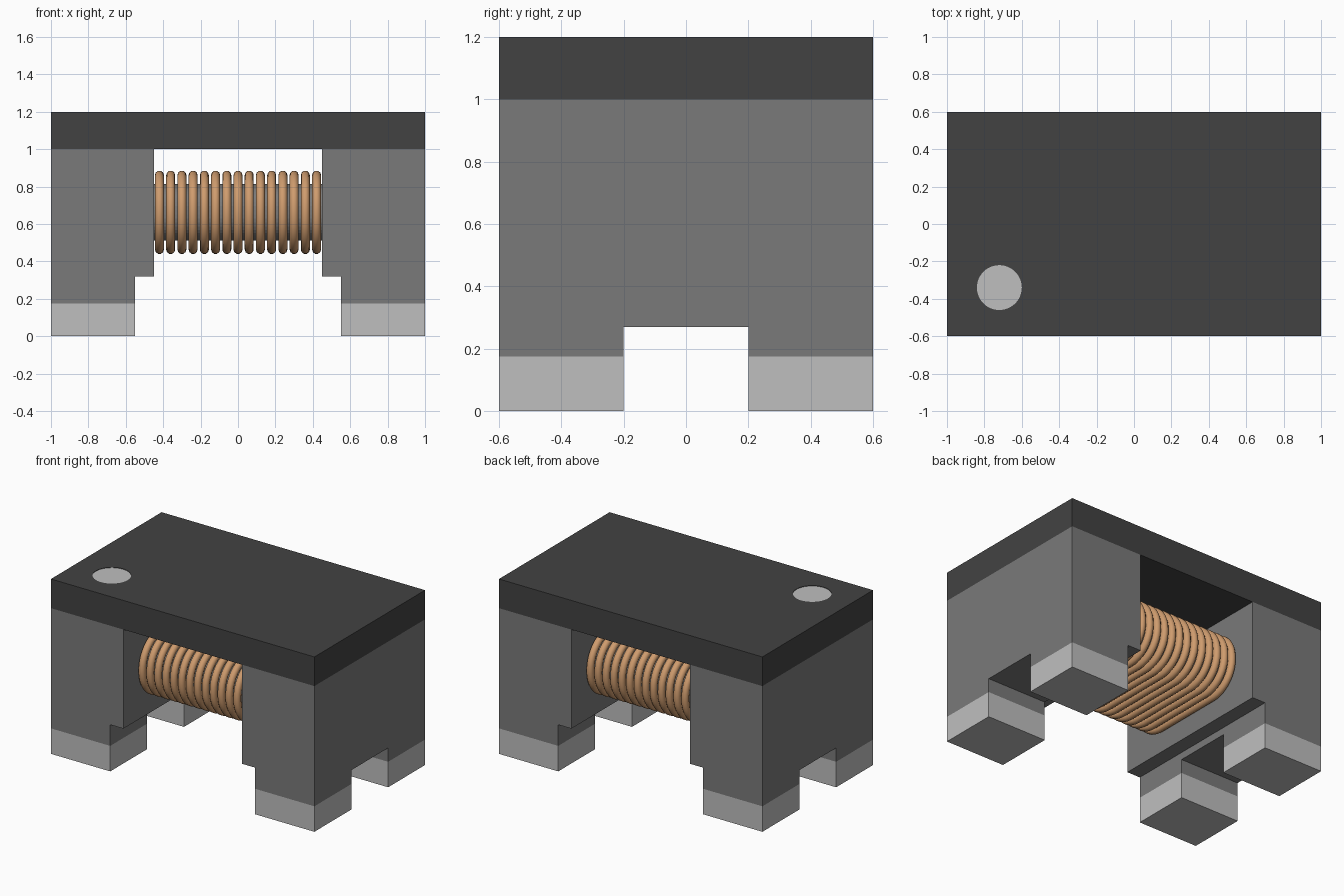
import bpy, bmesh, math

old = bpy.data.objects.get("Cube")
if old:
    bpy.data.objects.remove(old, do_unlink=True)


def material(name, rgb):
    m = bpy.data.materials.new(name)
    m.use_nodes = True
    m.diffuse_color = (*rgb, 1)
    m.node_tree.nodes["Principled BSDF"].inputs["Base Color"].default_value = (*rgb, 1)
    return m


LID = material("dark grey", (0.055, 0.055, 0.055))
FERRITE = material("mid grey", (0.195, 0.195, 0.195))
METAL = material("light grey", (0.52, 0.52, 0.52))
COPPER = material("copper", (0.62, 0.33, 0.155))


def add_mesh(name, bm, mat):
    me = bpy.data.meshes.new(name)
    bmesh.ops.recalc_face_normals(bm, faces=bm.faces)
    bm.to_mesh(me)
    bm.free()
    me.materials.append(mat)
    ob = bpy.data.objects.new(name, me)
    bpy.context.collection.objects.link(ob)
    return ob


def box(name, x, y, z, mat):
    """Box from (min, max) ranges."""
    bm = bmesh.new()
    bmesh.ops.create_cube(bm, size=1)
    for v in bm.verts:
        v.co = [r[0] if c < 0 else r[1] for c, r in zip(v.co, (x, y, z))]
    return add_mesh(name, bm, mat)


def prism(name, outline, x0, x1, mat):
    """Extrude a (y, z) outline along x."""
    bm = bmesh.new()
    face = bm.faces.new([bm.verts.new((x0, y, z)) for y, z in outline])
    ext = bmesh.ops.extrude_face_region(bm, geom=[face])
    for v in ext["geom"]:
        if isinstance(v, bmesh.types.BMVert):
            v.co.x = x1
    return add_mesh(name, bm, mat)


def disc(name, loc, radius, depth, mat):
    bm = bmesh.new()
    bmesh.ops.create_cone(bm, cap_ends=True, segments=48, radius1=radius,
                          radius2=radius, depth=depth)
    bmesh.ops.translate(bm, verts=bm.verts, vec=loc)
    return add_mesh(name, bm, mat)


def rounded_loop(half_y, half_z, r, zc, steps=10):
    """Rounded rectangle in the yz plane."""
    pts = []
    for k, (sy, sz) in enumerate([(1, 1), (-1, 1), (-1, -1), (1, -1)]):
        for i in range(steps + 1):
            a = math.pi / 2 * (k + i / steps)
            pts.append((sy * (half_y - r) + r * math.cos(a),
                        zc + sz * (half_z - r) + r * math.sin(a)))
    return pts


# Lid with a shallow round recess and its marker dot
lid = box("lid", (-1, 1), (-0.6, 0.6), (1.0, 1.2), LID)
cutter = disc("dot_cutter", (-0.72, -0.34, 1.2), 0.12, 0.02, LID)
cutter.hide_render = True
cutter.hide_set(True)
cut = lid.modifiers.new("dot_recess", "BOOLEAN")
cut.operation = "DIFFERENCE"
cut.solver = "EXACT"
cut.object = cutter
disc("marker_dot", (-0.72, -0.34, 1.193), 0.12, 0.008, METAL)

# End blocks: arch outline with a slot between the feet, plus an inner ledge
arch = [(-0.6, 0.175), (-0.2, 0.175), (-0.2, 0.27), (0.2, 0.27),
        (0.2, 0.175), (0.6, 0.175), (0.6, 1.0), (-0.6, 1.0)]
for side, s in (("left", 1), ("right", -1)):
    prism(side + "_end_block", arch, s * 0.55, s, FERRITE)
    box(side + "_inner_ledge", sorted((s * 0.45, s * 0.55)), (-0.6, 0.6),
        (0.32, 1.0), FERRITE)
    # Metal feet
    for end, t in (("front", -1), ("back", 1)):
        box(f"{side}_{end}_terminal", sorted((s * 0.55, s)),
            sorted((t * 0.2, t * 0.6)), (0, 0.175), METAL)

# Core bar inside the winding
prism("core_bar", rounded_loop(0.39, 0.152, 0.14, 0.6625), -0.45, 0.45, FERRITE)

# Winding: fifteen rounded wire loops
curve = bpy.data.curves.new("winding", "CURVE")
curve.dimensions = "3D"
curve.bevel_depth = 0.024
curve.bevel_resolution = 3
loop = rounded_loop(0.436, 0.199, 0.19, 0.6625)
for i in range(15):
    spline = curve.splines.new("POLY")
    spline.points.add(len(loop) - 1)
    for p, (y, z) in zip(spline.points, loop):
        p.co = (-0.42 + 0.06 * i, y, z, 1)
    spline.use_cyclic_u = True
    spline.use_smooth = True
curve.materials.append(COPPER)
winding = bpy.data.objects.new("winding", curve)
bpy.context.collection.objects.link(winding)
bpy.ops.object.select_all(action="DESELECT")
winding.select_set(True)
bpy.context.view_layer.objects.active = winding
bpy.ops.object.convert(target="MESH")
bpy.ops.object.shade_smooth()
